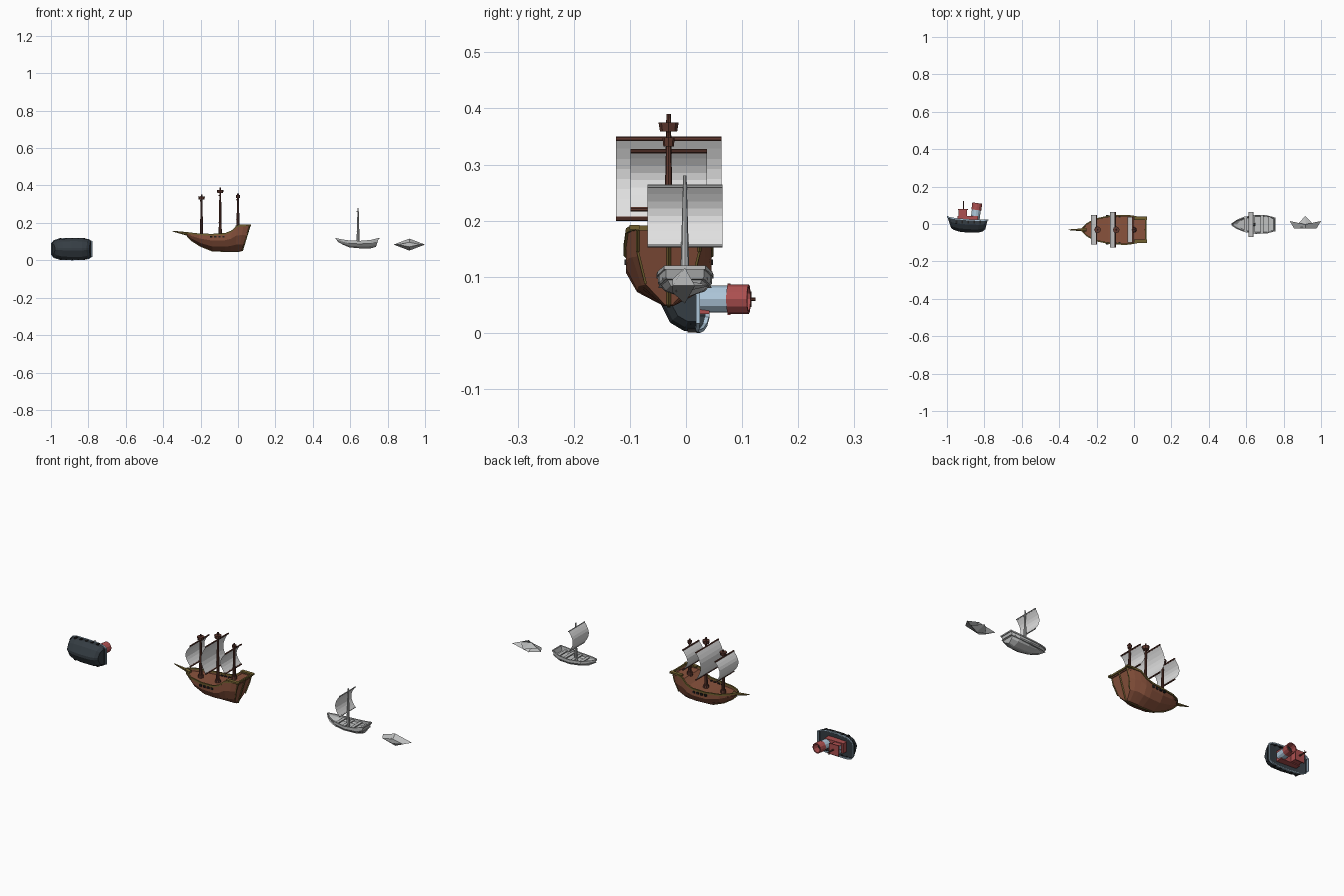
import bpy, bmesh, math
from mathutils import Matrix, Vector

if "Cube" in bpy.data.objects:
    bpy.data.objects.remove(bpy.data.objects["Cube"])


def material(name, r, g, b):
    m = bpy.data.materials.new(name)
    m.diffuse_color = (r, g, b, 1)
    m.use_nodes = True
    m.node_tree.nodes["Principled BSDF"].inputs["Base Color"].default_value = m.diffuse_color
    return m


WOOD = material("warm_brown", .25, .085, .046)
DARK = material("dark_brown", .115, .04, .028)
GOLD = material("olive_gold", .17, .12, .03)
SAIL = material("sail_white", .75, .75, .75)
GREY = material("pale_grey", .52, .53, .53)
SLATE = material("slate", .035, .046, .056)
BLUE = material("pale_blue", .42, .57, .7)
RED = material("soft_red", .42, .08, .08)
BLACK = material("near_black", .015, .015, .015)

M = Matrix()  # placement of the boat being built


def finish(name, bm, mat):
    bmesh.ops.recalc_face_normals(bm, faces=bm.faces)
    bm.transform(M)
    me = bpy.data.meshes.new(name)
    bm.to_mesh(me)
    bm.free()
    me.materials.append(mat)
    ob = bpy.data.objects.new(name, me)
    bpy.context.collection.objects.link(ob)
    return ob


def loft(name, rings, mat, closed=False, caps=False):
    bm = bmesh.new()
    vs = [[bm.verts.new(p) for p in r] for r in rings]
    n = len(rings[0])
    for a, b in zip(vs, vs[1:]):
        for i in range(n if closed else n - 1):
            j = (i + 1) % n
            bm.faces.new((a[i], a[j], b[j], b[i]))
    if caps:
        bm.faces.new(vs[0])
        bm.faces.new(vs[-1])
    return finish(name, bm, mat)


def box(name, x, y, z, mat):
    bm = bmesh.new()
    c = [(sum(v) / 2) for v in (x, y, z)]
    s = [v[1] - v[0] for v in (x, y, z)]
    bmesh.ops.create_cube(bm, size=1, matrix=Matrix.Translation(c) @ Matrix.Diagonal((*s, 1)))
    return finish(name, bm, mat)


def rod(name, a, b, r1, r2, mat, sides=8, caps=True):
    a, b = Vector(a), Vector(b)
    rot = (b - a).to_track_quat('Z', 'Y').to_matrix().to_4x4()
    bm = bmesh.new()
    bmesh.ops.create_cone(bm, cap_ends=caps, segments=sides, radius1=r1, radius2=r2,
                          depth=(b - a).length, matrix=Matrix.Translation((a + b) / 2) @ rot)
    return finish(name, bm, mat)


def hull(name, stations, hull_mat, rim_mat, deck_mat, depth, t):
    """stations: x at rim, x at keel, half width, rim z, keel z"""
    prof = [(1, 1), (1, .62), (.74, .26), (.12, 0)]
    prof += [(-w, f) for w, f in reversed(prof)]
    loft(name + "_hull", [[(xb + (xt - xb) * f, w * u, zb + (zt - zb) * f) for u, f in prof]
                          for xt, xb, w, zt, zb in stations], hull_mat, caps=True)
    for s, side in ((1, "left"), (-1, "right")):
        loft(f"{name}_{side}_rim", [[(x, s * (w + dy * t), z + dz * t) for dy, dz in
                                     ((1, -1.6), (1, .6), (-1, .6), (-1, -1.6))]
                                    for x, _, w, z, _ in stations], rim_mat, True, True)
    x, _, w, z, _ = stations[-1]
    box(name + "_stern_rim", (x - t, x + t), (-w - t, w + t), (z - 1.6 * t, z + .6 * t), rim_mat)
    loft(name + "_deck", [[(x, k * w * .99, max(z - depth, zb + .004)) for k in (1, -1)]
                          for x, _, w, z, zb in stations], deck_mat)


def sail(name, x, hw, z0, z1, bulge, yard_mat, r):
    n = 8  # a sheet bellying towards the bow
    loft(name, [[(x - bulge * math.sin(math.pi * i / n), s * hw, z0 + (z1 - z0) * i / n)
                 for s in (-1, 1)] for i in range(n + 1)], SAIL)
    for z, label in ((z0, "lower"), (z1, "upper")):
        rod(f"{name}_{label}_yard", (x, -hw, z), (x, hw, z), r, r, yard_mat, 6)


# ---- Three-masted ship ----
M = Matrix.Translation((0, -.031, 0))
ship = [(-.28, -.272, .004, .15, .13), (-.255, -.245, .03, .146, .105), (-.21, -.2, .056, .141, .076),
        (-.14, -.135, .071, .139, .05), (-.07, -.07, .076, .143, .048), (-.035, -.04, .076, .157, .048),
        (-.005, -.015, .072, .184, .048), (.03, .005, .065, .188, .048), (.062, .02, .055, .189, .05)]
hull("ship", ship, WOOD, GOLD, WOOD, .014, .004)
rod("bowsprit", (-.255, 0, .138), (-.35, 0, .156), .011, .002, GOLD, 6)
# stem, keel and stern trim following the keel line
loft("keel_trim", [[(xb + dx, dy, zb + dz) for dx, dy, dz in
                    ((-.003, .003, -.003), (-.003, -.003, -.003), (.004, -.003, .005), (.004, .003, .005))]
                   for _, xb, _, _, zb in ship], GOLD, True, True)
rod("stern_post", (.022, 0, .05), (.064, 0, .187), .004, .004, GOLD, 4)
for s in (-1, 1):
    rod("transom_edge", (.051, s * .055, .145), (.063, s * .055, .189), .0035, .0035, GOLD, 4)
    rod("transom_lower_edge", (.035, s * .041, .088), (.051, s * .055, .145), .003, .003, GOLD, 4)
    for i in range(4):  # gun ports
        x = -.143 + .022 * i
        y = sorted((s * .066, s * .079))
        box("gun_port", (x - .006, x + .006), y, (.121, .131), BLACK)
    box("stern_rail", (.0, .07), sorted((s * .052, s * .07)), (.184, .192), GOLD)
for name, x, base, top, nest, hw, z0, z1 in (("fore", -.195, .12, .352, .333, .078, .21, .318),
                                             ("main", -.095, .12, .39, .367, .094, .203, .346),
                                             ("mizzen", 0, .165, .357, .34, .068, .22, .324)):
    rod(name + "_mast", (x, 0, base), (x, 0, top), .009, .004, DARK)
    r = .011 if name == "mizzen" else .018
    rod(name + "_crows_nest", (x, 0, nest - .008), (x, 0, nest + .008), r * .85, r, DARK)
    rod(name + "_mast_foot", (x, 0, base), (x, 0, base + .022), .015, .013, DARK)
    sail(name + "_sail", x - .006, hw, z0, z1, .028, DARK, .004)

# ---- Small sailing boat ----
M = Matrix.Translation((0, -.002, 0))
skiff = [(.522, .532, .003, .118, .1), (.55, .56, .022, .111, .084), (.59, .595, .038, .105, .069),
         (.65, .65, .048, .102, .064), (.71, .71, .046, .107, .064), (.753, .738, .034, .118, .072)]
hull("sailboat", skiff, GREY, GREY, GREY, .022, .003)
for x, w in ((.595, .038), (.64, .045), (.685, .045), (.725, .04)):
    box("bench", (x - .008, x + .008), (-w, w), (.094, .099), GREY)
rod("sailboat_mast", (.642, 0, .075), (.642, 0, .28), .009, .003, GREY)
sail("sailboat_sail", .637, .067, .155, .261, .024, GREY, .003)

# ---- Folded paper boat, lying with its top towards the back ----
LIE = Matrix.Rotation(-math.pi / 2, 4, 'X')
M = Matrix.Translation((.916, 0, .084)) @ LIE


def ring(length, width, tip_z, mid_z):
    return [(-length, 0, tip_z), (0, width, mid_z), (length, 0, tip_z), (0, -width, mid_z)]


low = ring(.06, .012, -.024, -.024)
loft("paper_hull", [low, ring(.084, .032, .016, -.002)], GREY, True)
loft("paper_floor", [low[:2], [low[3], low[2]]], GREY)
loft("paper_peak", [ring(.058, .014, -.018, -.018), ring(.0005, .0005, .042, .042)], GREY, True, True)

# ---- Tugboat, lying with its top towards the back ----
M = Matrix.Translation((0, 0, .06)) @ LIE
tug = [(-.998, -.978, .03, .04, -.022), (-.985, -.962, .045, .036, -.032), (-.955, -.935, .054, .03, -.041),
       (-.89, -.89, .057, .024, -.046), (-.83, -.835, .056, .021, -.046), (-.797, -.81, .05, .022, -.04),
       (-.782, -.795, .04, .023, -.028)]
hull("tug", tug, SLATE, BLUE, SLATE, .014, .003)
box("bow_rim", (-1, -.994), (-.032, .032), (.035, .042), BLUE)
for s in (-1, 1):
    for i in range(5):  # side fenders
        x = -.95 + .032 * i
        box("fender", (x - .005, x + .005), sorted((s * .05, s * .0595)), (.003, .02), BLACK)
box("cabin", (-.945, -.835), (-.026, .026), (.008, .042), RED)
box("wheelhouse", (-.937, -.893), (-.022, .022), (.042, .074), RED)
box("wheelhouse_roof", (-.942, -.888), (-.028, .028), (.074, .079), RED)
for y in (-.011, .011):
    box("front_window", (-.939, -.936), (y - .008, y + .008), (.052, .068), BLUE)
rod("tug_mast", (-.912, 0, .079), (-.912, 0, .124), .004, .003, DARK, 6)
rod("tug_crossbar", (-.912, -.014, .115), (-.912, .014, .115), .002, .002, DARK, 6)
# raked funnel with a hollow red top
base, mid, top = Vector((-.85, 0, .02)), Vector((-.843, 0, .075)), Vector((-.838, 0, .112))
rod("funnel", base, mid, .024, .024, BLUE, 12)
rod("funnel_top", mid, top, .0265, .0265, RED, 12, False)
rod("funnel_lining", mid, top, .021, .021, RED, 12, False)
d = (top - base).normalized()
u = Vector((0, 1, 0)).cross(d)
loft("funnel_lip", [[top + r * (math.cos(a) * u + math.sin(a) * Vector((0, 1, 0)))
                     for a in (math.tau * i / 12 for i in range(12))] for r in (.021, .0265)], RED, True)
rod("funnel_smoke_hole", mid, mid + d * .006, .021, .021, BLACK, 12)
